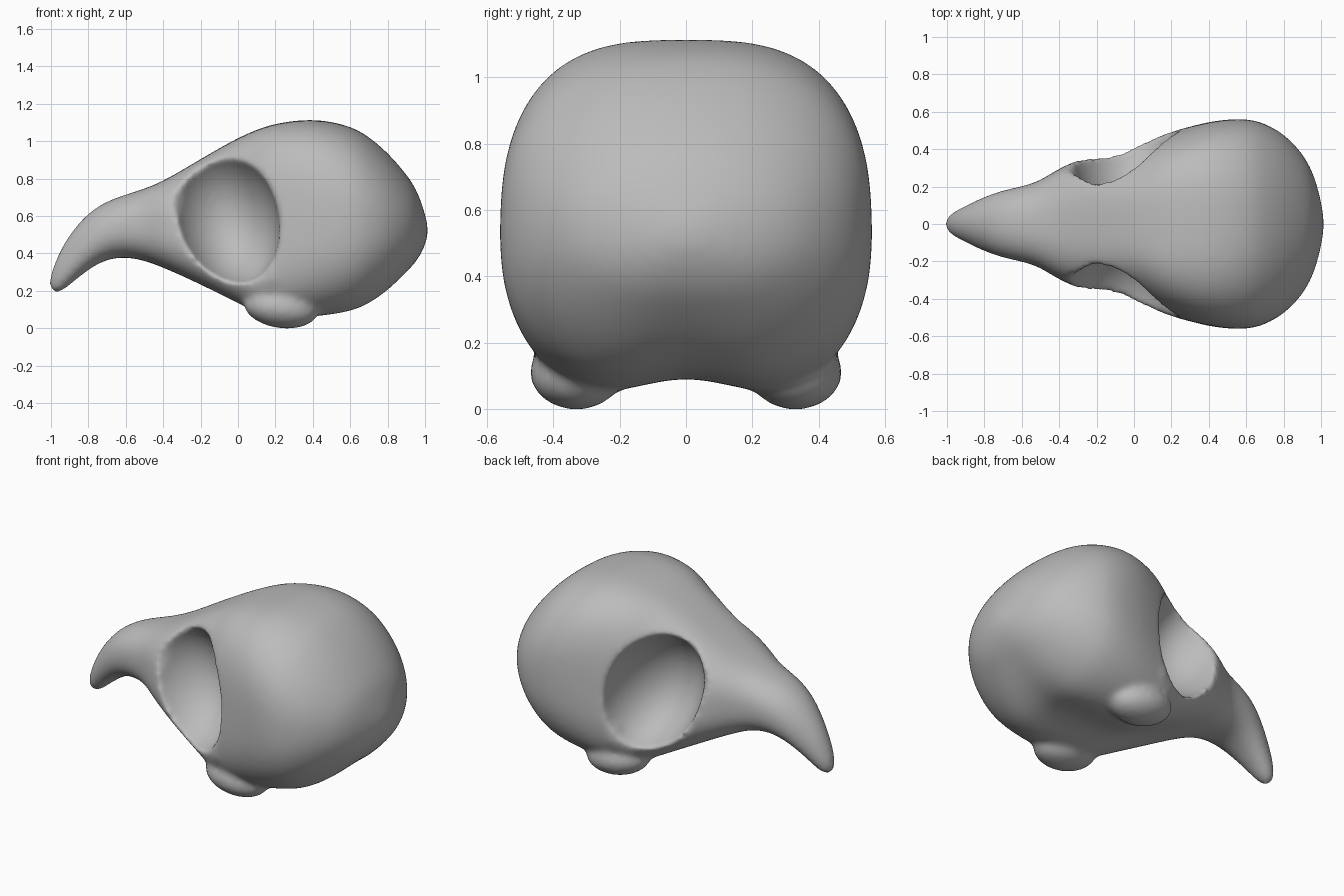
import bpy, bmesh, math
from mathutils import Matrix, Vector

old = bpy.data.objects.get("Cube")
if old:
    bpy.data.objects.remove(old, do_unlink=True)

BONE_GREY = (0.5, 0.5, 0.5, 1)
bone = bpy.data.materials.new("bone grey")
bone.use_nodes = True
bone.diffuse_color = BONE_GREY
bone.node_tree.nodes["Principled BSDF"].inputs["Base Color"].default_value = BONE_GREY

# Side outline and plan outline: x, bottom, top, half width
SECTIONS = [
    (-1.01, .2, .27, .03), (-.96, .18, .4, .07), (-.9, .23, .505, .1),
    (-.8, .315, .62, .15), (-.7, .37, .68, .185), (-.6, .38, .715, .205),
    (-.5, .36, .745, .235), (-.39, .315, .79, .32), (-.2, .22, .905, .42),
    (0, .115, 1.02, .49), (.12, .05, 1.07, .52), (.2, .025, 1.095, .52),
    (.4, .03, 1.125, .565), (.6, .055, 1.085, .58), (.7, .1, 1.025, .55),
    (.8, .175, .94, .495), (.9, .28, .825, .39), (.96, .35, .735, .28),
    (1, .43, .61, .13), (1.015, .49, .55, .03),
]


def bump(x, centre, spread):
    return math.exp(-((x - centre) / spread) ** 2)


def signed_power(value, exponent):
    return math.copysign(abs(value) ** exponent, value)


def section_points(x, low, high, width, count=48):
    """Rounded-square section, narrowed at the brow and hollowed underneath."""
    exponent = 2 / (2 + 1.4 * bump(x, .05, .55))
    taper = .04 + .33 * bump(x, -.05, .22)
    hollow = .08 * bump(x, .35, .45)
    points = []
    for i in range(count):
        angle = 2 * math.pi * i / count
        height = signed_power(math.sin(angle), exponent)
        y = width * signed_power(math.cos(angle), exponent) * (1 - taper * (height + 1) / 2)
        z = (low + high) / 2 + height * (high - low) / 2
        if height < 0:
            z += hollow * bump(y, 0, .17) * height * height
        points.append((x, y, z))
    return points


def new_object(name, bm):
    bmesh.ops.recalc_face_normals(bm, faces=bm.faces)
    mesh = bpy.data.meshes.new(name)
    bm.to_mesh(mesh)
    bm.free()
    obj = bpy.data.objects.new(name, mesh)
    bpy.context.collection.objects.link(obj)
    return obj


def ellipsoid_pair(name, centre, radii, tilt):
    """Mirrored pair of ellipsoids, tilted in the side plane."""
    bm = bmesh.new()
    for side in (-1, 1):
        place = Matrix.Translation((centre[0], side * centre[1], centre[2]))
        place = place @ Matrix.Rotation(math.radians(tilt), 4, 'Y')
        place = place @ Matrix.Diagonal((*radii, 1))
        bmesh.ops.create_icosphere(bm, subdivisions=4, radius=1, matrix=place)
    obj = new_object(name, bm)
    obj.hide_render = True
    return obj


# Skull: braincase, face and hooked beak as one loft
bm = bmesh.new()
rings = [[bm.verts.new(point) for point in section_points(*row)] for row in SECTIONS]
for ring, following in zip(rings, rings[1:]):
    for i in range(len(ring)):
        j = (i + 1) % len(ring)
        bm.faces.new((ring[i], ring[j], following[j], following[i]))
bm.faces.new(rings[0])
bm.faces.new(rings[-1])
skull = new_object("skull", bm)
skull.data.materials.append(bone)
bpy.context.view_layer.objects.active = skull
skull.select_set(True)


def apply(kind, **settings):
    modifier = skull.modifiers.new(kind.lower(), kind)
    for key, value in settings.items():
        setattr(modifier, key, value)
    bpy.ops.object.modifier_apply(modifier=modifier.name)


def combine(helper, operation):
    apply('BOOLEAN', object=helper, operation=operation, solver='EXACT')
    bpy.data.objects.remove(helper, do_unlink=True)


apply('SUBSURF', levels=2)

# Eye sockets with their shallow front recess
combine(ellipsoid_pair("eye_socket_cutter", (-.07, .5, .61), (.28, .4, .39), -20), 'DIFFERENCE')
combine(ellipsoid_pair("front_recess_cutter", (-.2, .46, .69), (.19, .25, .21), -20), 'DIFFERENCE')

# Jaw joints and the spurs behind the sockets
combine(ellipsoid_pair("jaw_joint", (.23, .33, .11), (.2, .14, .11), 8), 'UNION')
combine(ellipsoid_pair("socket_spur", (.2, .42, .29), (.06, .07, .1), 25), 'UNION')

# Fuse and soften the bone
apply('REMESH', mode='VOXEL', voxel_size=.016)
apply('SMOOTH', factor=.5, iterations=12)

# Stand the skull on the ground
lowest = min(vertex.co.z for vertex in skull.data.vertices)
skull.data.transform(Matrix.Translation(Vector((0, 0, -lowest))))
bpy.ops.object.shade_smooth_by_angle(angle=math.radians(60))
